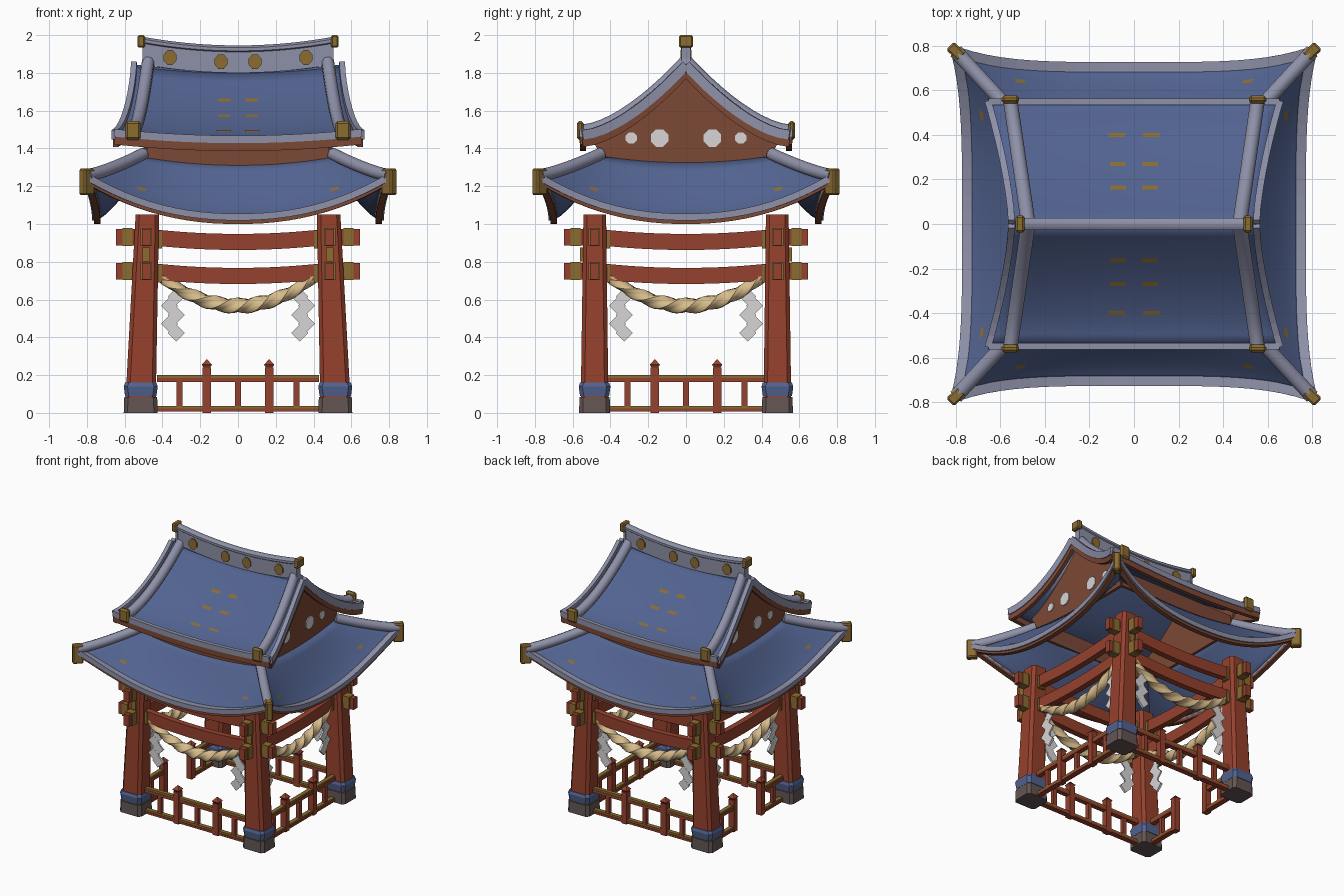
import bpy, bmesh, math
from mathutils import Vector, Matrix

if "Cube" in bpy.data.objects:
    bpy.data.objects.remove(bpy.data.objects["Cube"])

def mat(name, r, g, b):
    m = bpy.data.materials.new(name)
    m.diffuse_color = (r, g, b, 1)
    m.use_nodes = True
    m.node_tree.nodes["Principled BSDF"].inputs["Base Color"].default_value = m.diffuse_color
    return m

RED = mat("vermilion", .30, .052, .026)
BLUE = mat("roof blue", .085, .125, .28)
GREY = mat("ridge grey", .27, .28, .39)
GOLD = mat("gold", .26, .15, .03)
TAN = mat("rope tan", .68, .50, .26)
WHITE = mat("paper white", .68, .66, .66)
STONE = mat("stone", .125, .092, .085)
BROWN = mat("brown wood", .20, .065, .035)

def finish(name, bm, m, smooth=False):
    bmesh.ops.recalc_face_normals(bm, faces=bm.faces)
    me = bpy.data.meshes.new(name)
    bm.to_mesh(me)
    bm.free()
    me.materials.append(m)
    ob = bpy.data.objects.new(name, me)
    bpy.context.collection.objects.link(ob)
    if smooth:
        me.shade_smooth()
        me.set_sharp_from_angle(angle=math.radians(40))
    return ob

def box(name, c, s, m, rot=0, bevel=0):
    bm = bmesh.new()
    bmesh.ops.create_cube(bm, size=1, matrix=Matrix.Translation(c) @ Matrix.Rotation(rot, 4, 'Z')
                          @ Matrix.Diagonal((*s, 1)))
    if bevel:
        bmesh.ops.bevel(bm, geom=bm.edges[:], offset=bevel, segments=1, affect='EDGES')
    return finish(name, bm, m)

def loft(name, rings, m, smooth=False):
    bm = bmesh.new()
    rs = [[bm.verts.new(p) for p in r] for r in rings]
    n = len(rs[0])
    for a, b in zip(rs, rs[1:]):
        for i in range(n):
            bm.faces.new((a[i], a[(i + 1) % n], b[(i + 1) % n], b[i]))
    bm.faces.new(rs[0])
    bm.faces.new(rs[-1])
    return finish(name, bm, m, smooth)

def sweep(name, pts, section, m, smooth=False):
    """section: list of (side, up) points, or a function of the path index"""
    pts = [Vector(p) for p in pts]
    rings = []
    for i, p in enumerate(pts):
        t = (pts[min(i + 1, len(pts) - 1)] - pts[max(i - 1, 0)]).normalized()
        side = t.cross(Vector((0, 0, 1))).normalized()
        up = side.cross(t)
        sec = section(i) if callable(section) else section
        rings.append([p + side * a + up * b for a, b in sec])
    return loft(name, rings, m, smooth)

def rect(w, h):
    return [(-w/2, -h/2), (w/2, -h/2), (w/2, h/2), (-w/2, h/2)]

def ring(rx, ry, n):
    return [(rx*math.cos(2*math.pi*(i+.5)/n), ry*math.sin(2*math.pi*(i+.5)/n)) for i in range(n)]

def place(k, a, o, z):
    """point on side k (front, right, back, left): a along, o outward"""
    return Vector([(a, -o, z), (o, a, z), (-a, o, z), (-o, -a, z)][k])

def sidebox(name, k, a, o, z, s, m):
    sx, sy, sz = s
    return box(name, place(k, a, o, z), (sx, sy, sz) if k % 2 == 0 else (sy, sx, sz), m)

def grid(name, fn, us, vs, m, thick=0):
    bm = bmesh.new()
    g = [[bm.verts.new(fn(u, v)) for u in us] for v in vs]
    for a, b in zip(g, g[1:]):
        for i in range(len(us) - 1):
            bm.faces.new((a[i], a[i+1], b[i+1], b[i]))
    ob = finish(name, bm, m, True)
    if ob.data.polygons[0].normal.z < 0:
        ob.data.flip_normals()
    if thick:
        mod = ob.modifiers.new("thickness", 'SOLIDIFY')
        mod.thickness, mod.offset = thick, -1
    return ob

def span(a, b, n):
    return [a + (b - a) * i / n for i in range(n + 1)]

U = span(-1, 1, 24)
SIDES = ("front", "right", "back", "left")

# corner posts with stone feet and blue bands
def octo(cx, cy, hx, hy, z, c=.02):
    q = [(hx, hy-c), (hx-c, hy), (c-hx, hy), (-hx, hy-c), (-hx, c-hy), (c-hx, -hy), (hx-c, -hy), (hx, c-hy)]
    return [(cx + x, cy + y, z) for x, y in q]

for sx in (-1, 1):
    for sy in (-1, 1):
        x, y = .515*sx, .484*sy
        loft("post", [octo(x, y, .08, .073, .08), octo(.48*sx, .483*sy, .062, .06, 1.05)], RED)
        loft("post_foot", [octo(x, y, .09, .082, 0), octo(x, y, .087, .08, .085)], STONE)
        loft("post_band", [octo(x, y, .083, .077, .09), octo(x, y, .09, .084, .14),
                           octo(x, y, .083, .077, .16)], BLUE)

# one wall side at a time: beams, rope, paper streamers, railing
for k, s in enumerate(SIDES):
    for z in (.905, .725):
        sweep(s + "_beam", [place(k, .645*u, .485, z + .025*min(1, u*u*2)) for u in U], rect(.045, .085), RED)
        for e in (-1, 1):
            sidebox(s + "_beam_sleeve", k, .585*e, .485, z + .025, (.055, .06, .095), GOLD)
            sidebox(s + "_beam_collar", k, .415*e, .485, z + .012, (.025, .055, .092), GOLD)
    for e in (-1, 1):
        if k % 2 == 0:
            sidebox(s + "_post_plate", k, .485*e, .55, .838, (.04, .02, .075), GOLD)
        # paper zigzag streamer
        for i in range(5):
            a, z = e*(.345 + (.018 if i % 2 else -.018)), .615 - .048*i
            d = [(.045, 0), (0, .045), (-.045, 0), (0, -.045)]
            loft(s + "_paper_streamer", [[place(k, a + p, .485 + o, z + q) for p, q in d]
                 for o in (-.004 - .001*i, .004 + .001*i)], WHITE)
    # twisted three-strand rope
    N = 72
    def strand(i):
        r = .037 - .015*abs(2*i/N - 1)**2
        out = []
        for j in range(15):
            t = 2*math.pi*j/15
            q = r*(1 + .16*math.cos(3*t))
            out.append((q*math.cos(t + i*.22), q*math.sin(t + i*.22)))
        return out
    sweep(s + "_rope", [place(k, .425*u, .485, .567 + .165*u*u) for u in span(-1, 1, N)], strand, TAN, True)
    # railing, open in the middle of the left side
    o = .51 if k % 2 else .484
    runs = [(-.43, -.17), (.17, .43)] if k == 3 else [(-.43, .43)]
    for a, b in runs:
        c, w = (a + b)/2, b - a
        sidebox(s + "_top_rail", k, c, o, .175, (w, .035, .022), RED)
        sidebox(s + "_top_rail_trim", k, c, o, .193, (w, .03, .014), GOLD)
        sidebox(s + "_bottom_rail", k, c, o, .016, (w, .04, .016), RED)
        sidebox(s + "_bottom_rail_trim", k, c, o, .03, (w, .032, .014), GOLD)
    for a in (-.31, 0, .31):
        if k != 3 or a:
            sidebox(s + "_baluster", k, a, o, .1, (.03, .028, .15), RED)
    for a in (-.165, .165):
        sidebox(s + "_rail_post", k, a, o, .12, (.045, .045, .24), RED)
        loft(s + "_rail_post_cap", [[place(k, a + x*h, o + y*h, z) for x, y in ((-1, -1), (1, -1), (1, 1), (-1, 1))]
             for h, z in ((.016, .238), (.027, .255), (.003, .282))], RED)

# lower hipped roof with upturned corners
def lower(k, u, v, dz=0):
    A, mid, cor, At, Bt = (.775, .75, .80, .45, .5) if k % 2 else (.80, .705, .775, .5, .45)
    out = mid + (cor - mid)*u**4
    ze, zt = 1.035 + .21*abs(u)**2.2, 1.325 + .035*u*u
    return place(k, (A + (At - A)*v)*u, out + (Bt - out)*v, ze + (zt - ze)*v**1.3 + dz)

for k, s in enumerate(SIDES):
    grid(s + "_lower_roof", lambda u, v: lower(k, u, v), U, span(0, 1, 8), BLUE, .015)
    sweep(s + "_lower_eave_trim", [lower(k, u, 0, .002) for u in U], rect(.045, .036), GREY)
    sweep(s + "_lower_eave_board", [lower(k, u, .02, -.024) for u in U], rect(.035, .026), BROWN)
    # hip ridge and its gold end
    sweep("hip_ridge", [lower(k, 1, v, .012) for v in span(0, 1, 8)], ring(.034, .034, 10), GREY, True)
    p = lower(k, 1, 0, -.022)
    box("hip_end", p, (.075, .05, .14), GOLD, math.atan2(p.y, p.x), .008)
    for e in (-1, 1):
        grid("lower_roof_fleck", lambda u, v: lower(k, u, v, .006), [e*.72 - .03, e*.72 + .03], [.27, .33], GOLD)

# wall band between the roofs
for k, s in enumerate(SIDES):
    o, w = (.49, .9) if k % 2 else (.45, .98)
    sidebox(s + "_upper_wall", k, 0, o, 1.36, (w, .02, .12), BROWN)

# upper gabled roof
def upper(u, y, dz=0):
    t = abs(y)/.55
    w = .55 + .105*t**1.5
    return Vector((w*u, y, 1.44 + .37*(1 - t)**1.6 + .035*u*u + dz))

Y = span(0, .55, 10)
for e in (-1, 1):
    nm = "front" if e < 0 else "back"
    grid(nm + "_upper_roof", lambda u, y: upper(u, e*y), U, Y, BLUE, .015)
    sweep(nm + "_upper_eave_trim", [upper(u, .55*e, .008) for u in U], rect(.03, .04), GREY)
    sweep(nm + "_upper_eave_board", [upper(u, .545*e, -.032) for u in U], rect(.03, .044), BROWN)
    for f in (-1, 1):
        sweep("verge_trim", [upper(f, e*y, -.003) for y in Y], rect(.03, .05), GREY)
        sweep("verge_board", [upper(f*.99, e*y, -.046) for y in Y], rect(.028, .04), BROWN)
        path = []
        for y in Y:
            p = upper(.85, e*y, .025)
            path.append((f*(.475 + .08*y/.55), p.y, p.z))
        sweep("verge_ridge", path, ring(.034, .036, 10), GREY, True)
        box("verge_ridge_end", (f*.556, e*.56, 1.495), (.08, .035, .10), GOLD, 0, .012)
        # gold flecks on the tiles
        for y in (.165, .27, .4):
            grid("upper_roof_fleck", lambda u, v: upper(u, e*v, .006), [f*.125 - .06, f*.125 + .06],
                 [y - .009, y + .009], GOLD)

# gable walls with pale round plates
for f in (-1, 1):
    prof = [upper(.9, y, -.02) for y in span(-.5, .5, 20)]
    pts = [(p.y, p.z) for p in prof] + [(.45, 1.36), (-.45, 1.36)]
    loft("gable_wall", [[(f*x, y, z) for y, z in pts] for x in (.48, .50)], BROWN)
    for y, r in ((-.29, .032), (-.14, .05), (.14, .05), (.29, .032)):
        loft("gable_plate", [[(f*x, y + a, 1.455 + b) for a, b in ring(r, r, 8)] for x in (.498, .506)], WHITE)

# main ridge, ends and medallions
def ridge(dz):
    return [(.5*u, 0, 1.865 + .045*u*u + dz) for u in U]

sweep("ridge_wall", ridge(0), rect(.04, .13), GREY)
sweep("ridge_cap", ridge(.06), ring(.03, .022, 8), GREY, True)
for f in (-1, 1):
    box("ridge_end", (f*.512, 0, 1.967), (.04, .075, .066), GOLD, 0, .008)
    box("ridge_end_neck", (f*.498, 0, 1.89), (.016, .045, .10), GREY)
    for x in (.09*f, .36*f):
        z = 1.858 + .18*x*x
        loft("ridge_medallion", [[(x + a, y, z + b) for a, b in ring(.036, .042, 8)] for y in (-.028, .028)], GOLD)
